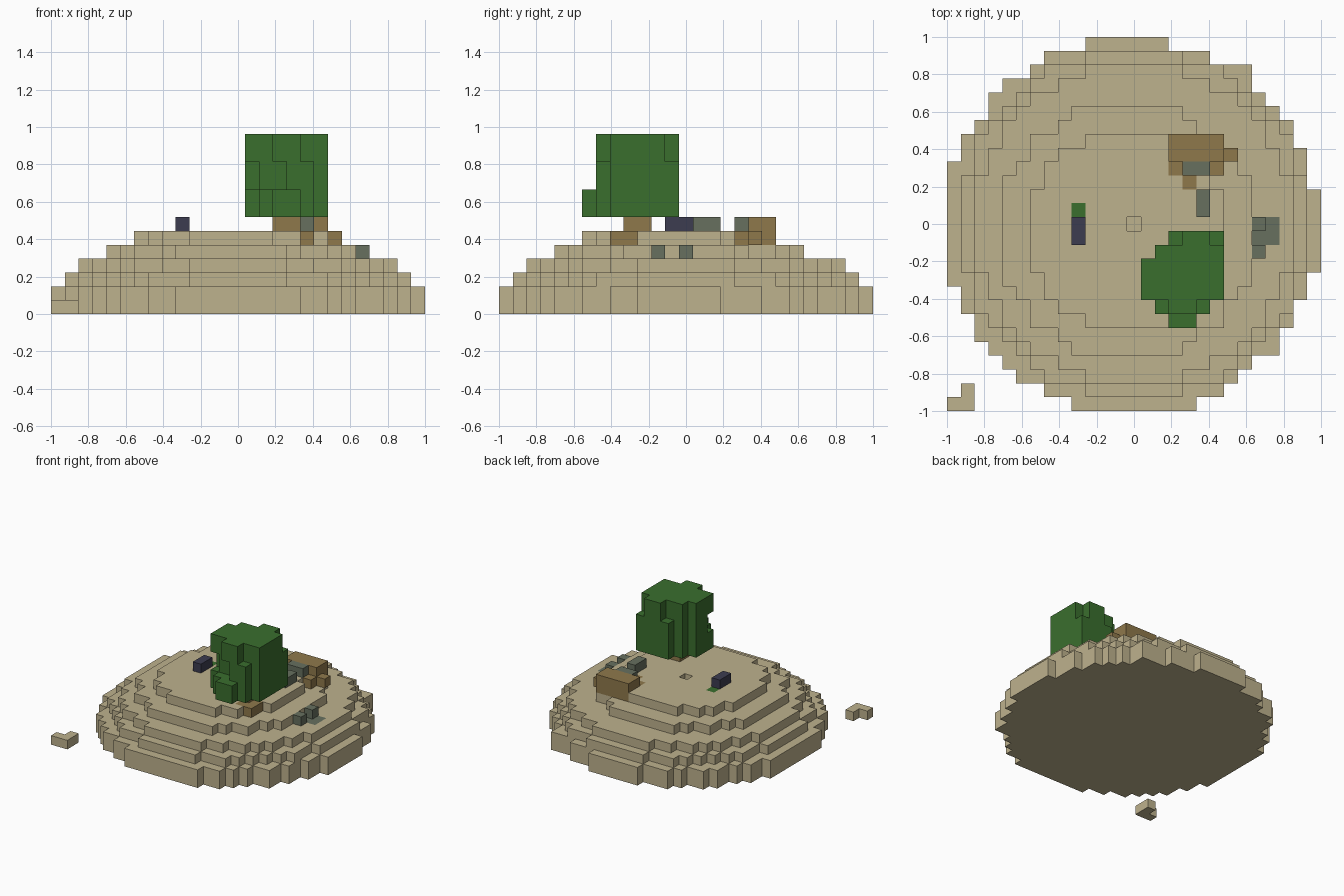
import bpy
import bmesh
from mathutils import Vector

cube = bpy.data.objects.get("Cube")
if cube:
    bpy.data.objects.remove(cube, do_unlink=True)

GRID = 27
SIZE = 2 / GRID
cells = {}  # (x, y, z) grid cell -> part name


def block(part, xs, ys, zs):
    """Fill a box of cells; each range is given as (first, last)."""
    for x in range(xs[0], xs[1] + 1):
        for y in range(ys[0], ys[1] + 1):
            for z in range(zs[0], zs[1] + 1):
                cells[x, y, z] = part


def disc(part, center, radius, z):
    """Fill one round layer of cells."""
    for x in range(GRID):
        for y in range(GRID):
            offset = Vector((x + 0.5 - center, y + 0.5 - center))
            if offset.length <= radius and (x, y, 0) in cells:
                cells[x, y, z] = part


# Island: irregular foot, then shrinking round terraces
left_edge = [9, 7, 5, 4, 3, 2, 2, 1, 1] + [0] * 9 + [1, 1, 2, 3, 3, 4, 6, 7, 10]
right_edge = ([17, 19, 20, 21, 23, 23, 24, 24, 25, 25] + [26] * 6
              + [25] * 3 + [24, 24, 23, 22, 21, 21, 18, 15])
for row, (first, last) in enumerate(zip(left_edge, right_edge)):
    block("sand_island", (first, last), (row, row), (0, 0))
terraces = [(13.5, 13.7), (13.5, 12.6), (13.5, 11.6), (13, 9.2), (13, 7.2)]
for level, (center, radius) in enumerate(terraces, start=1):
    disc("sand_island", center, radius, level)
del cells[13, 13, 5]  # small pit in the summit

# Loose sand piece beside the island
block("loose_sand", (0, 1), (0, 0), (0, 0))
block("loose_sand", (1, 1), (1, 1), (0, 0))

# Tree roots and trunk
block("tree_trunk", (17, 18), (8, 9), (5, 5))
block("tree_trunk", (16, 17), (9, 10), (6, 6))

# Tree crown: full core with notched front, back and side
for z in range(7, 13):
    low, high = z <= 8, z >= 11
    block("tree_crown", (15, 19), (8, 11), (z, z))
    block("tree_crown", (14, 14), (9 if not (low or high) else 8, 10), (z, z))
    front = (15, 18) if low else (16, 17) if high else (17, 18)
    block("tree_crown", front, (7, 7), (z, z))
    block("tree_crown", (17, 18) if high else (16, 19), (12, 12), (z, z))
    if low:
        block("tree_crown", (16, 17), (6, 6), (z, z))

# Brown mound at the back
block("brown_mound", (16, 19), (17, 19), (5, 5))
block("brown_mound", (16, 19), (18, 19), (6, 6))
block("brown_mound", (20, 20), (18, 18), (5, 5))
block("brown_mound", (17, 17), (16, 16), (5, 5))

# Grey stones by the mound and on the side terrace
block("mound_stones", (17, 18), (17, 17), (6, 6))
block("mound_stones", (18, 18), (14, 15), (6, 6))
block("side_stones", (22, 23), (12, 13), (3, 3))
block("side_stones", (22, 22), (11, 11), (3, 4))
block("side_stones", (22, 22), (13, 13), (4, 4))

# Dark box with a green patch behind it
block("dark_box", (9, 9), (12, 13), (6, 6))
block("grass_patch", (9, 9), (14, 14), (5, 5))


def material(name, color):
    mat = bpy.data.materials.new(name)
    mat.use_nodes = True
    mat.diffuse_color = (*color, 1)
    mat.node_tree.nodes["Principled BSDF"].inputs["Base Color"].default_value = (*color, 1)
    return mat


sand = material("sand", (0.515, 0.445, 0.27))
leaf = material("leaf_green", (0.042, 0.156, 0.027))
brown = material("earth_brown", (0.275, 0.19, 0.071))
grey = material("stone_grey", (0.135, 0.162, 0.114))
dark = material("dark_slate", (0.045, 0.045, 0.08))

part_materials = {
    "sand_island": sand, "loose_sand": sand,
    "tree_trunk": brown, "brown_mound": brown,
    "tree_crown": leaf, "grass_patch": leaf,
    "mound_stones": grey, "side_stones": grey,
    "dark_box": dark,
}


def build(part, mat):
    """Make a mesh from the exposed sides of a part's cells."""
    bm = bmesh.new()
    corners = {}

    def corner(point):
        key = tuple(round(v) for v in point)
        if key not in corners:
            shift = Vector((GRID / 2, GRID / 2, 0))
            corners[key] = bm.verts.new((Vector(key) - shift) * SIZE)
        return corners[key]

    for cell in [c for c, name in cells.items() if name == part]:
        middle = Vector(cell) + Vector((0.5, 0.5, 0.5))
        for axis in range(3):
            for sign in (-1, 1):
                normal = Vector((0, 0, 0))
                normal[axis] = sign
                beside = tuple(int(v) for v in Vector(cell) + normal)
                if beside in cells:
                    continue
                u = Vector((0, 0, 0))
                u[(axis + 1) % 3] = 0.5
                v = normal.cross(u)
                face = middle + normal / 2
                bm.faces.new([corner(face + a * u + b * v) for a, b in
                              ((-1, -1), (1, -1), (1, 1), (-1, 1))])
    mesh = bpy.data.meshes.new(part)
    bm.to_mesh(mesh)
    bm.free()
    mesh.materials.append(mat)
    bpy.context.collection.objects.link(bpy.data.objects.new(part, mesh))


for part_name, part_material in part_materials.items():
    build(part_name, part_material)
